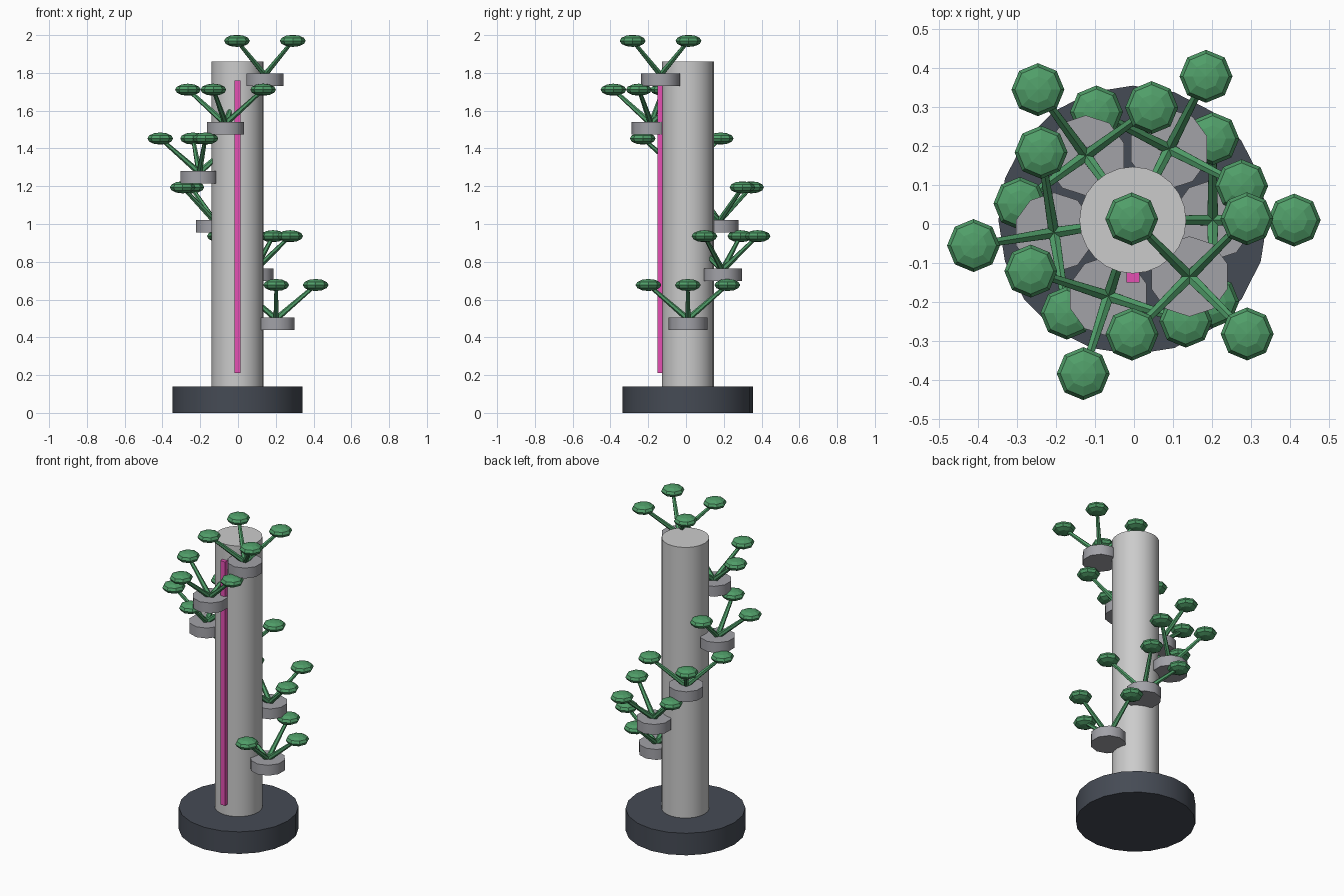
import bpy, math
from mathutils import Vector

if "Cube" in bpy.data.objects:
    bpy.data.objects.remove(bpy.data.objects["Cube"])

CX, CY = -0.003, 0.01   # tower axis


def material(name, rgb):
    m = bpy.data.materials.new(name)
    m.diffuse_color = (*rgb, 1)
    m.use_nodes = True
    m.node_tree.nodes["Principled BSDF"].inputs["Base Color"].default_value = m.diffuse_color
    return m


GREEN = material("leaf_green", (0.08, 0.34, 0.14))
PINK = material("grow_light_pink", (0.78, 0.08, 0.45))
DARK = material("base_slate", (0.06, 0.07, 0.09))
WHITE = material("tower_white", (0.72, 0.72, 0.73))
GREY = material("pot_grey", (0.36, 0.36, 0.39))


def finish(name, mat, smooth=True):
    ob = bpy.context.object
    ob.name = name
    ob.data.materials.append(mat)
    if smooth:
        bpy.ops.object.shade_smooth_by_angle(angle=math.radians(40))
    return ob


def cylinder(name, mat, x, y, z0, z1, r, sides, turn=0):
    bpy.ops.mesh.primitive_cylinder_add(vertices=sides, radius=r, depth=z1 - z0,
                                        location=(x, y, (z0 + z1) / 2),
                                        rotation=(0, 0, turn))
    return finish(name, mat)


def stem(name, a, b):
    d = b - a
    bpy.ops.mesh.primitive_cone_add(vertices=6, radius1=0.016, radius2=0.010,
                                    depth=d.length, location=(a + b) / 2,
                                    rotation=d.to_track_quat('Z', 'Y').to_euler())
    return finish(name, GREEN)


def leaf(name, p):
    bpy.ops.mesh.primitive_uv_sphere_add(segments=8, ring_count=6, radius=1, location=p)
    bpy.context.object.scale = (0.068, 0.068, 0.032)
    return finish(name, GREEN, smooth=False)


# base and tower
cylinder("base", DARK, CX, CY, 0, 0.14, 0.345, 20)
cylinder("tower", WHITE, CX, CY, 0.13, 1.86, 0.137, 24)

# grow light strip on the front
bpy.ops.mesh.primitive_cube_add(size=1, location=(CX, -0.136, 0.985))
bpy.context.object.scale = (0.033, 0.028, 1.55)
finish("light_strip", PINK, smooth=False)

# spiral of pots, each with four leaves
for i in range(6):
    a = i * 1.1
    x, y = CX + 0.205 * math.cos(a), CY + 0.205 * math.sin(a)
    z = 0.472 + i * 0.2585
    cylinder(f"pot_{i + 1}", GREY, x, y, z - 0.033, z + 0.033, 0.103, 10)
    root = Vector((x, y, z + 0.025))
    for k in range(4):
        b = a + k * math.pi / 2
        tip = Vector((x + 0.209 * math.cos(b), y + 0.209 * math.sin(b), z + 0.205))
        stem(f"stem_{i + 1}_{k + 1}", root, tip)
        leaf(f"leaf_{i + 1}_{k + 1}", tip)
